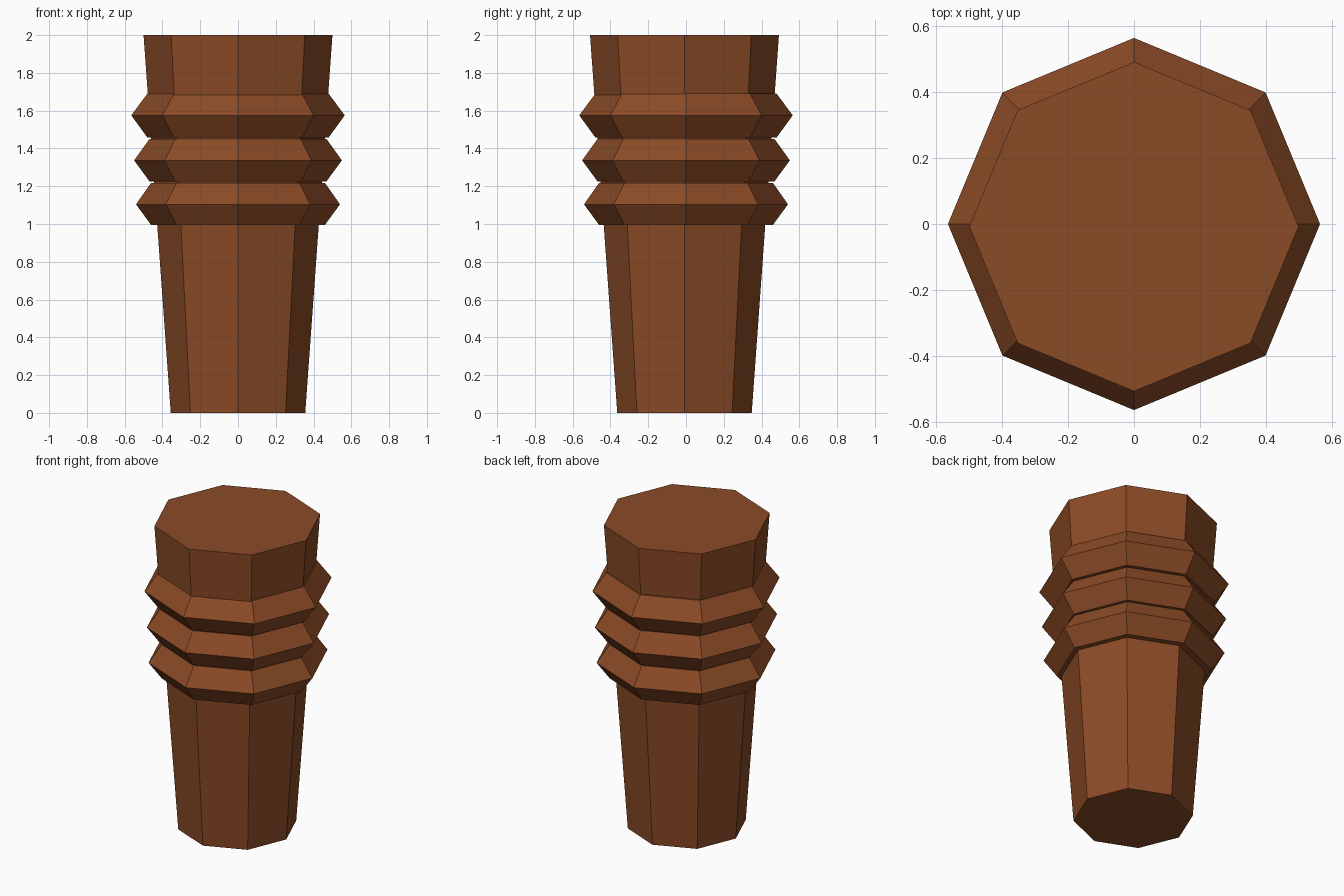
import bpy, bmesh, math

if "Cube" in bpy.data.objects:
    bpy.data.objects.remove(bpy.data.objects["Cube"])

wood = bpy.data.materials.new("warm brown")
wood.diffuse_color = (0.26, 0.07, 0.019, 1)
wood.use_nodes = True
wood.node_tree.nodes["Principled BSDF"].inputs["Base Color"].default_value = wood.diffuse_color


def turned(name, profile, y=0.0, sides=8):
    """Closed eight-sided solid from (radius, z) profile points."""
    bm = bmesh.new()
    loops = []
    for r, z in profile:
        loops.append([bm.verts.new((r * math.cos(math.tau * i / sides),
                                    y + r * math.sin(math.tau * i / sides), z))
                      for i in range(sides)])
    for a, b in zip(loops, loops[1:]):
        for i in range(sides):
            j = (i + 1) % sides
            bm.faces.new((a[i], a[j], b[j], b[i]))
    bm.faces.new(loops[0][::-1])
    bm.faces.new(loops[-1])
    mesh = bpy.data.meshes.new(name)
    bm.to_mesh(mesh)
    bm.free()
    mesh.materials.append(wood)
    obj = bpy.data.objects.new(name, mesh)
    bpy.context.collection.objects.link(obj)
    return obj


# Tapered post, set very slightly toward the front
turned("post", [(0.356, 0), (0.5, 2)], y=-0.008)

# Three ridged collars, growing with the taper
for name, low, mid, high, r_end, r_mid in (
        ("lower_collar", 0.995, 1.104, 1.218, 0.46, 0.54),
        ("middle_collar", 1.225, 1.337, 1.451, 0.468, 0.55),
        ("upper_collar", 1.458, 1.575, 1.69, 0.48, 0.565)):
    turned(name, [(r_end, low), (r_mid, mid), (r_end, high)])
